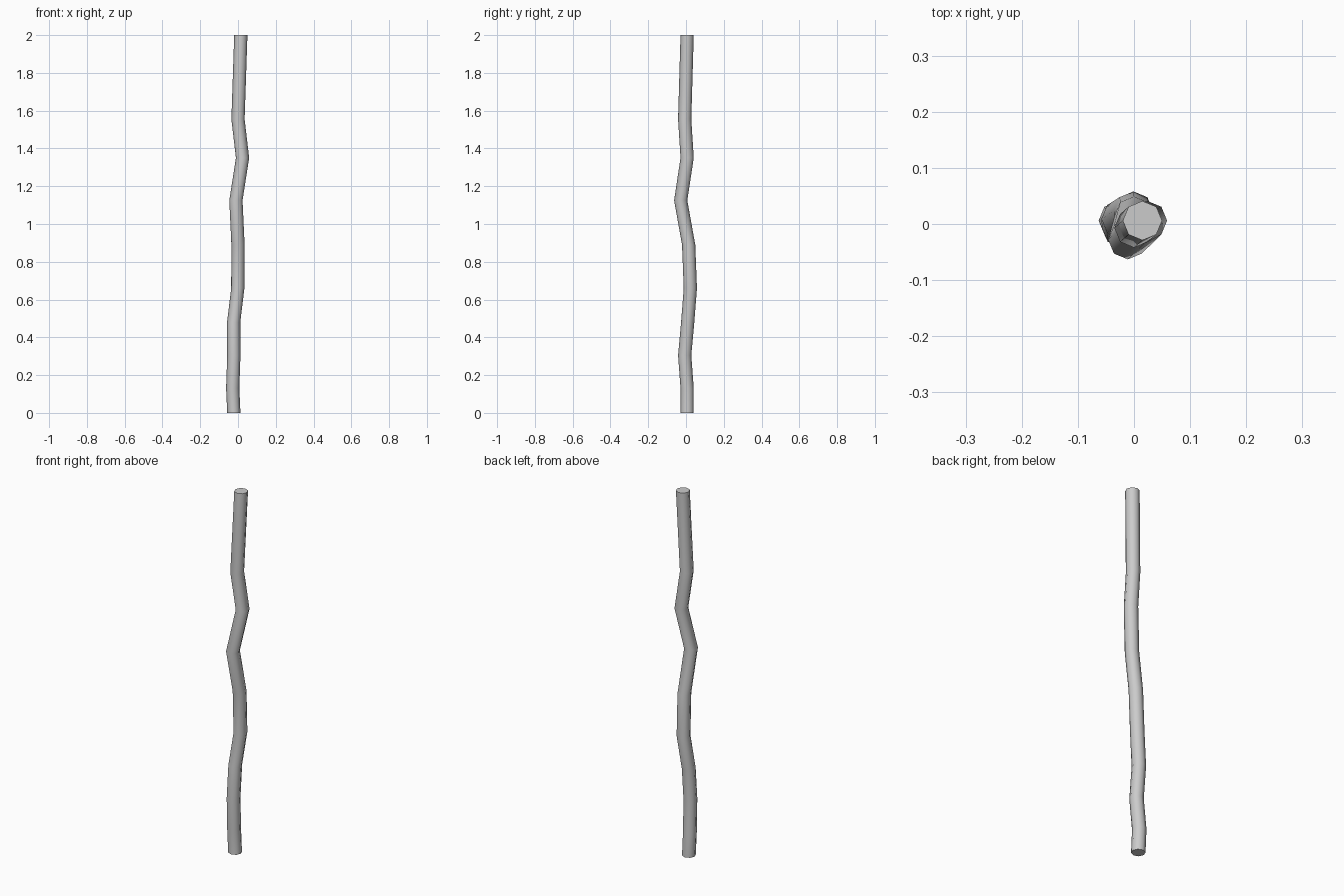
import bpy, bmesh
from math import cos, sin, pi

if "Cube" in bpy.data.objects:
    bpy.data.objects.remove(bpy.data.objects["Cube"])

SIDES = 8
RADIUS = 0.035

# Crooked centre line of the stick: x, y, z
path = [
    (-0.022, 0.006, 0.0), (-0.028, 0.006, 0.13), (-0.022, -0.007, 0.305),
    (-0.023, 0.009, 0.48), (-0.001, 0.023, 0.66), (0.0, 0.014, 0.89),
    (-0.011, -0.028, 1.125), (0.024, 0.006, 1.35), (0.0, -0.007, 1.555),
    (0.015, 0.006, 2.0),
]

# Level eight-sided rings along the path, joined by side faces
bm = bmesh.new()
rings = [[bm.verts.new((x + RADIUS * cos(2 * pi * i / SIDES),
                        y + RADIUS * sin(2 * pi * i / SIDES), z))
          for i in range(SIDES)] for x, y, z in path]
for low, high in zip(rings, rings[1:]):
    for i in range(SIDES):
        j = (i + 1) % SIDES
        bm.faces.new((low[i], low[j], high[j], high[i]))

# End caps
bm.faces.new(rings[0][::-1])
bm.faces.new(rings[-1])

mesh = bpy.data.meshes.new("wooden_stick")
bm.to_mesh(mesh)
bm.free()
stick = bpy.data.objects.new("wooden_stick", mesh)
bpy.context.collection.objects.link(stick)

# Smooth sides, crisp end caps
bpy.context.view_layer.objects.active = stick
stick.select_set(True)
bpy.ops.object.shade_smooth_by_angle(angle=pi / 3)
